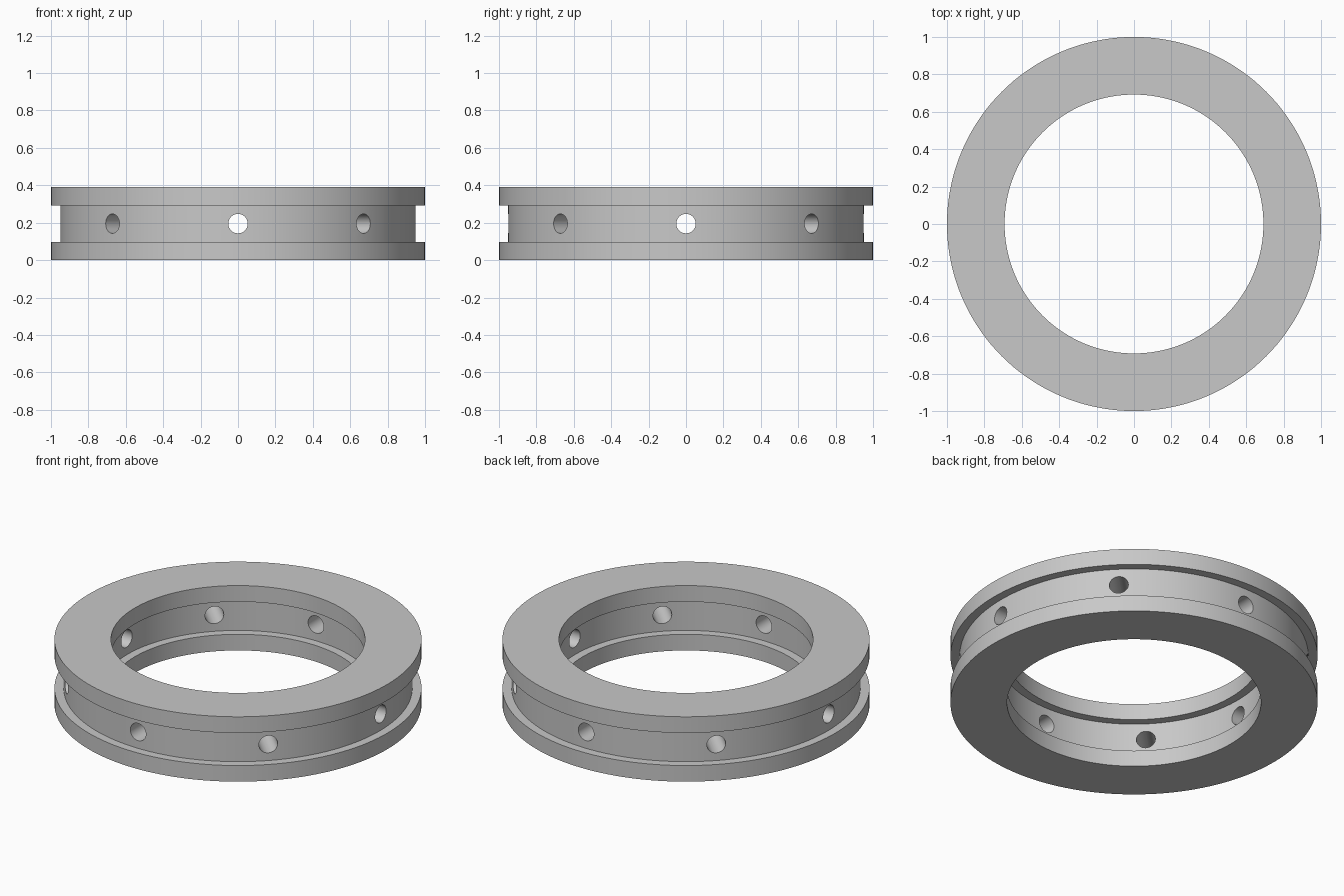
import bpy
import bmesh
from math import pi, cos, sin, radians
from mathutils import Matrix

if "Cube" in bpy.data.objects:
    bpy.data.objects.remove(bpy.data.objects["Cube"])

HEIGHT, FLANGE = 0.39, 0.097
SEGMENTS, HOLES, HOLE_RADIUS = 144, 8, 0.052

grey = bpy.data.materials.new("light_grey")
grey.use_nodes = True
colour = (0.58, 0.58, 0.58, 1)
grey.diffuse_color = colour
grey.node_tree.nodes["Principled BSDF"].inputs["Base Color"].default_value = colour


def add_object(name, bm):
    mesh = bpy.data.meshes.new(name)
    bmesh.ops.recalc_face_normals(bm, faces=bm.faces)
    bm.to_mesh(mesh)
    bm.free()
    mesh.materials.append(grey)
    obj = bpy.data.objects.new(name, mesh)
    bpy.context.collection.objects.link(obj)
    return obj


def lathe(name, profile):
    """Turn a closed (radius, z) profile around the z axis."""
    bm = bmesh.new()
    rings = []
    for i in range(SEGMENTS):
        a = 2 * pi * i / SEGMENTS
        rings.append([bm.verts.new((r * cos(a), r * sin(a), z)) for r, z in profile])
    n = len(profile)
    for i, ring in enumerate(rings):
        after = rings[(i + 1) % SEGMENTS]
        for j in range(n):
            k = (j + 1) % n
            bm.faces.new((ring[j], after[j], after[k], ring[k]))
    return add_object(name, bm)


# Ring with a flange at top and bottom, grooved on the outside and inside
low, high = FLANGE, HEIGHT - FLANGE
outer, inner, web_outer, web_inner = 1.0, 0.692, 0.95, 0.742
ring = lathe("grooved_ring", [
    (inner, 0), (outer, 0), (outer, low), (web_outer, low),
    (web_outer, high), (outer, high), (outer, HEIGHT), (inner, HEIGHT),
    (inner, high), (web_inner, high), (web_inner, low), (inner, low)])

# Radial drill holes through the web
bm = bmesh.new()
for i in range(HOLES):
    matrix = (Matrix.Rotation(2 * pi * i / HOLES, 4, "Z")
              @ Matrix.Translation((0.85, 0, HEIGHT / 2))
              @ Matrix.Rotation(pi / 2, 4, "Y"))
    bmesh.ops.create_cone(bm, cap_ends=True, segments=32, radius1=HOLE_RADIUS,
                          radius2=HOLE_RADIUS, depth=0.4, matrix=matrix)
drills = add_object("hole_cutters", bm)
drills.hide_render = True

cut = ring.modifiers.new("radial_holes", "BOOLEAN")
cut.operation = "DIFFERENCE"
cut.solver = "EXACT"
cut.object = drills

# Apply the cut, then shade smooth with sharp edges
bpy.ops.object.select_all(action="DESELECT")
bpy.context.view_layer.objects.active = ring
ring.select_set(True)
bpy.ops.object.modifier_apply(modifier=cut.name)
bpy.data.objects.remove(drills)
bpy.ops.object.shade_smooth_by_angle(angle=radians(30))
